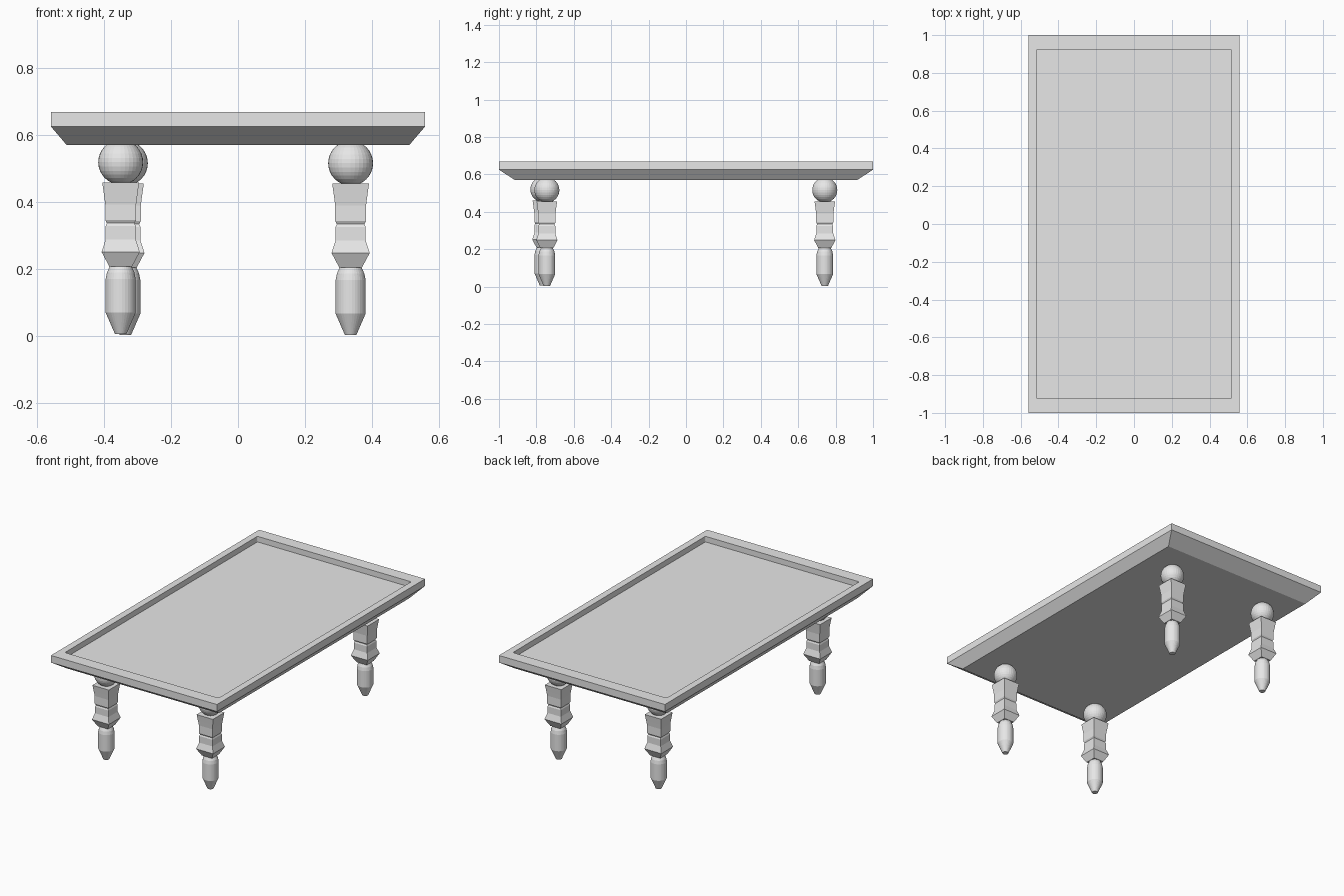
import bpy, bmesh, math

if "Cube" in bpy.data.objects:
    bpy.data.objects.remove(bpy.data.objects["Cube"])

grey = bpy.data.materials.new("plain_grey")
grey.diffuse_color = (0.8, 0.8, 0.8, 1)
grey.use_nodes = True
grey.node_tree.nodes["Principled BSDF"].inputs["Base Color"].default_value = grey.diffuse_color


def finish(name, bm, location=(0, 0, 0)):
    bmesh.ops.recalc_face_normals(bm, faces=bm.faces)
    mesh = bpy.data.meshes.new(name)
    bm.to_mesh(mesh)
    bm.free()
    mesh.materials.append(grey)
    obj = bpy.data.objects.new(name, mesh)
    obj.location = location
    bpy.context.collection.objects.link(obj)
    return obj


def skin(bm, rings):
    """Join a stack of point rings with quads and cap both ends."""
    loops = [[bm.verts.new(p) for p in ring] for ring in rings]
    n = len(loops[0])
    for a, b in zip(loops, loops[1:]):
        for i in range(n):
            j = (i + 1) % n
            bm.faces.new((a[i], a[j], b[j], b[i]))
    bm.faces.new(loops[0][::-1])
    bm.faces.new(loops[-1])
    return loops


def turned(bm, profile, sides):
    """Stack regular polygons from (half width, height) pairs."""
    scale = math.sqrt(2) if sides == 4 else 1
    rings = []
    for r, z in profile:
        angles = [(i + 0.5) * math.tau / sides for i in range(sides)]
        rings.append([(r * scale * math.cos(a), r * scale * math.sin(a), z) for a in angles])
    skin(bm, rings)


# Tabletop: sloped underside, upright edge, raised rim and sunken panel
bm = bmesh.new()
sections = [(0.511, 0.916, 0.570), (0.558, 1.0, 0.625), (0.558, 1.0, 0.668),
            (0.517, 0.925, 0.668), (0.517, 0.925, 0.634)]
loops = skin(bm, [[(-x, -y, z), (x, -y, z), (x, y, z), (-x, y, z)] for x, y, z in sections])
corners = [bm.edges.get((a, b)) for a, b in zip(loops[3], loops[4])]
bmesh.ops.bevel(bm, geom=corners, offset=0.008, segments=3, profile=0.5, affect='EDGES')
finish("tabletop", bm)

# Leg profiles
foot_profile = [(0.017, 0.003), (0.045, 0.067), (0.045, 0.167), (0.041, 0.187), (0.032, 0.206)]
post_profile = [(0.034, 0.205), (0.057, 0.248), (0.045, 0.285), (0.045, 0.325),
                (0.041, 0.334), (0.046, 0.343), (0.046, 0.390), (0.050, 0.420), (0.055, 0.456)]

# Legs: the front left one sits slightly out of line
positions = {"front_left": (-0.350, -0.765, 0.003), "front_right": (0.336, -0.744, 0),
             "back_left": (-0.336, 0.742, 0), "back_right": (0.336, 0.742, 0)}
for place, loc in positions.items():
    bm = bmesh.new()
    turned(bm, foot_profile, 32)
    finish(place + "_foot", bm, loc)

    bm = bmesh.new()
    turned(bm, post_profile, 4)
    finish(place + "_square_post", bm, loc)

    bm = bmesh.new()
    bmesh.ops.create_uvsphere(bm, u_segments=32, v_segments=16, radius=0.067)
    finish(place + "_ball", bm, (loc[0], loc[1], loc[2] + 0.516))
